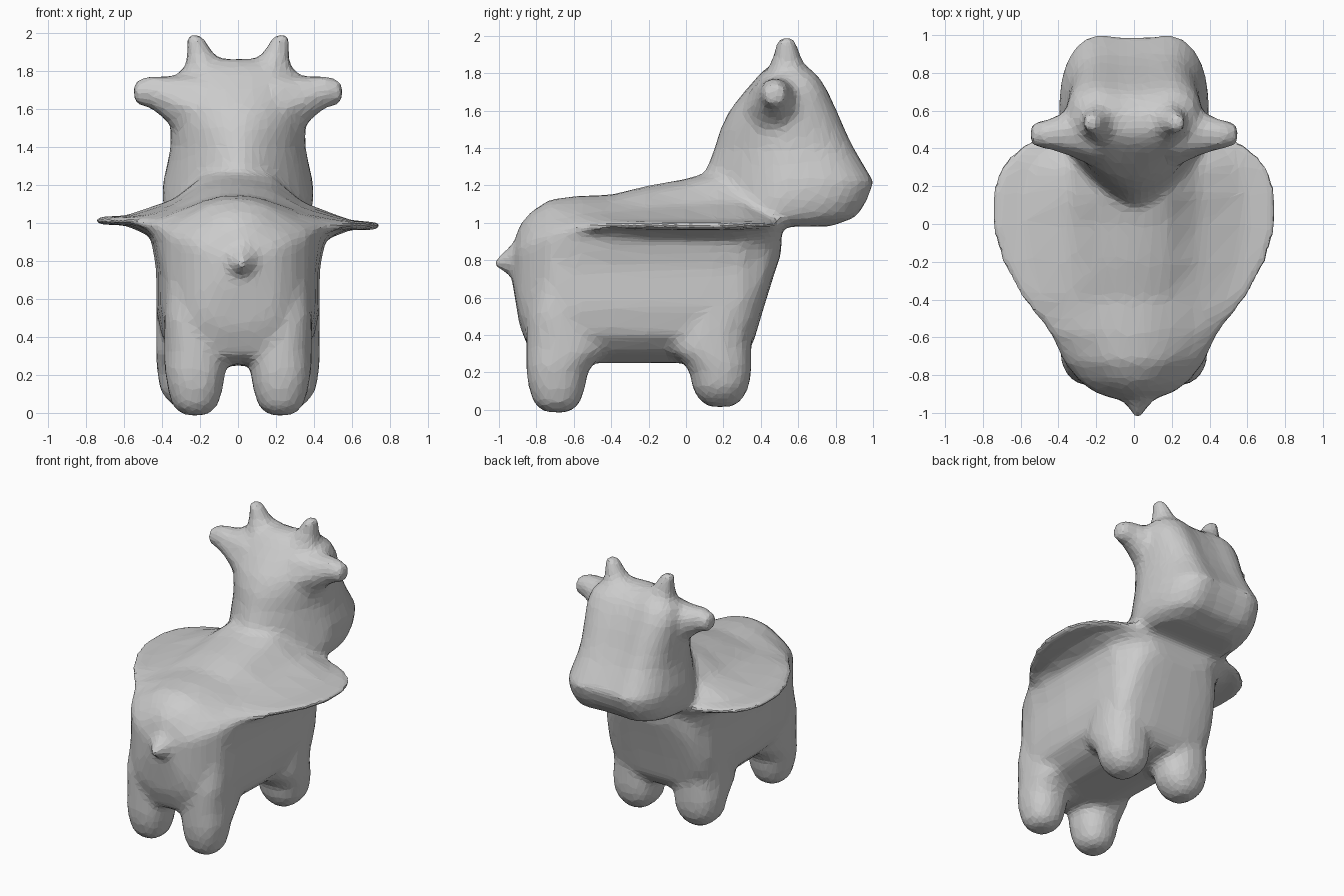
import bpy, bmesh
from math import cos, sin, pi

if "Cube" in bpy.data.objects:
    bpy.data.objects.remove(bpy.data.objects["Cube"])


def loft(bm, rings):
    """Skin a list of closed rings and cap both ends."""
    loops = [[bm.verts.new(p) for p in r] for r in rings]
    n = len(loops[0])
    for a, b in zip(loops, loops[1:]):
        for i in range(n):
            j = (i + 1) % n
            bm.faces.new((a[i], a[j], b[j], b[i]))
    bm.faces.new(loops[0][::-1])
    bm.faces.new(loops[-1])


def spow(v, e):
    return (abs(v) ** e) * (1 if v >= 0 else -1)


def oval(n, ru, rv, power=2.0, back=None):
    """Superellipse outline with n sides; 'back' sets the power of the v < 0 half."""
    pts = []
    for i in range(n):
        a = 2 * pi * (i + .5) / n
        e = 2 / (back if back and sin(a) < 0 else power)
        pts.append((ru * spow(cos(a), e), rv * spow(sin(a), e)))
    return pts


# Torso section: raised spine, thin flared skirt at each side, rounded belly
def torso_ring(y, t, zc, w, s, b):
    h = zc - b
    mid = (s + w) / 2
    flare = min(.03, mid - s)
    half = [(0, t), (.2 * s, t - .006), (.42 * s, t - .03), (.8 * s, zc + .42 * (t - zc)),
            (mid, zc + .025), (w, zc + .016), (w, zc - .024), (mid, zc - .025),
            (s + flare, zc - .08), (s, b + .68 * h), (s, b + .40 * h),
            (.93 * s, b + .2 * h), (.72 * s, b + .075 * h), (.38 * s, b), (0, b)]
    pts = half + [(-x, z) for x, z in half[-2:0:-1]]
    return [(x, y, z - .02 * x * (z > .85)) for x, z in pts]


bm = bmesh.new()
torso = [  # y, top, skirt height, skirt half-width, side half-width, belly
    (-.925, .88, .80, .11, .11, .66), (-.89, .99, .85, .21, .21, .45),
    (-.83, 1.06, .88, .29, .29, .30), (-.73, 1.125, .92, .37, .37, .26),
    (-.58, 1.145, .98, .445, .405, .25), (-.40, 1.15, 1.0, .59, .42, .25),
    (-.20, 1.20, 1.0, .70, .43, .25), (0, 1.235, 1.0, .758, .43, .25),
    (.15, 1.275, 1.0, .758, .43, .25), (.30, 1.27, 1.0, .71, .42, .27),
    (.36, 1.22, 1.0, .66, .39, .36), (.42, 1.15, 1.0, .59, .36, .56),
    (.47, 1.10, 1.0, .49, .31, .72), (.51, 1.06, 1.0, .34, .22, .84)]
loft(bm, [torso_ring(*r) for r in torso])

# Head and neck, stacked upward: wedge-shaped back, blunt dimpled front
head = [  # z, back y, front y, half-width, back power
    (.98, .12, .80, .32, 1.4), (1.03, .03, .94, .38, 1.3), (1.12, .03, 1.0, .40, 1.3),
    (1.22, .07, 1.035, .395, 1.4), (1.30, .11, .985, .375, 1.5), (1.40, .15, .925, .355, 1.6),
    (1.50, .18, .875, .355, 1.7), (1.60, .23, .83, .36, 1.8), (1.70, .31, .78, .36, 1.9),
    (1.78, .38, .73, .33, 2), (1.83, .43, .67, .26, 2), (1.86, .48, .61, .18, 2)]
rings = []
for z, y0, y1, w, p in head:
    yc = y0 + (y1 - y0) * .5
    ring = []
    for x, v in oval(32, w, 1, 3, p):
        y = yc + v * (y1 - yc)
        if v > 0:
            y -= .06 * v * max(0, 1 - abs(x) / (.6 * w))
        ring.append((x, y, z))
    rings.append(ring)
loft(bm, rings)

for side in (1, -1):
    # Stubby legs, flaring toward the belly only
    for cy, cx, out, foot, inward in ((.185, .25, .185, .015, -1), (-.69, .225, .168, -.015, 1)):
        leg = [(foot, .06, .07, 0), (foot + .045, .12, .125, 0), (.12, out - .02, .155, 0),
               (.2, out - .008, .168, 0), (.26, out, .19, .02), (.31, out, .225, .055),
               (.40, out, .22, .05), (.5, out, .18, .015), (.65, out - .015, .14, .01),
               (.82, out - .05, .10, 0)]
        loft(bm, [[(side * (cx + u), cy + v + inward * d, z)
                   for u, v in oval(12, ru, rv, 2.3)] for z, ru, rv, d in leg])
    # Horns with wide roots
    horn = [(1.63, .12, .53, .21), (1.76, .15, .54, .155), (1.84, .18, .54, .105),
            (1.91, .205, .54, .072), (1.995, .235, .535, .052)]
    loft(bm, [[(side * (cx + u), cy + v, z) for u, v in oval(6, r, r)]
              for z, cx, cy, r in horn])
    # Ears
    ear = [(.20, .49, 1.58, .20, .22), (.31, .49, 1.62, .15, .17),
           (.39, .48, 1.66, .11, .12), (.46, .475, 1.69, .085, .095),
           (.55, .475, 1.685, .065, .065)]
    loft(bm, [[(side * x, cy + u, cz + v) for u, v in oval(7, ru, rv)]
              for x, cy, cz, ru, rv in ear])

# Short pointed tail
tail = [(-.82, .80, .20), (-.91, .80, .115), (-.97, .79, .06), (-1.03, .785, .025)]
loft(bm, [[(.02 + u, y, z + v) for u, v in oval(6, r, r)] for y, z, r in tail])

# Fuse into one skin, soften the joins, thin to facets
bmesh.ops.recalc_face_normals(bm, faces=bm.faces)
me = bpy.data.meshes.new("animal_body")
bm.to_mesh(me)
bm.free()
body = bpy.data.objects.new("animal_body", me)
bpy.context.collection.objects.link(body)
rm = body.modifiers.new("fuse", 'REMESH')
rm.mode = 'VOXEL'
rm.voxel_size = .02
sm = body.modifiers.new("soften", 'SMOOTH')
sm.factor = .5
sm.iterations = 20
dec = body.modifiers.new("facets", 'DECIMATE')
dec.ratio = .11
